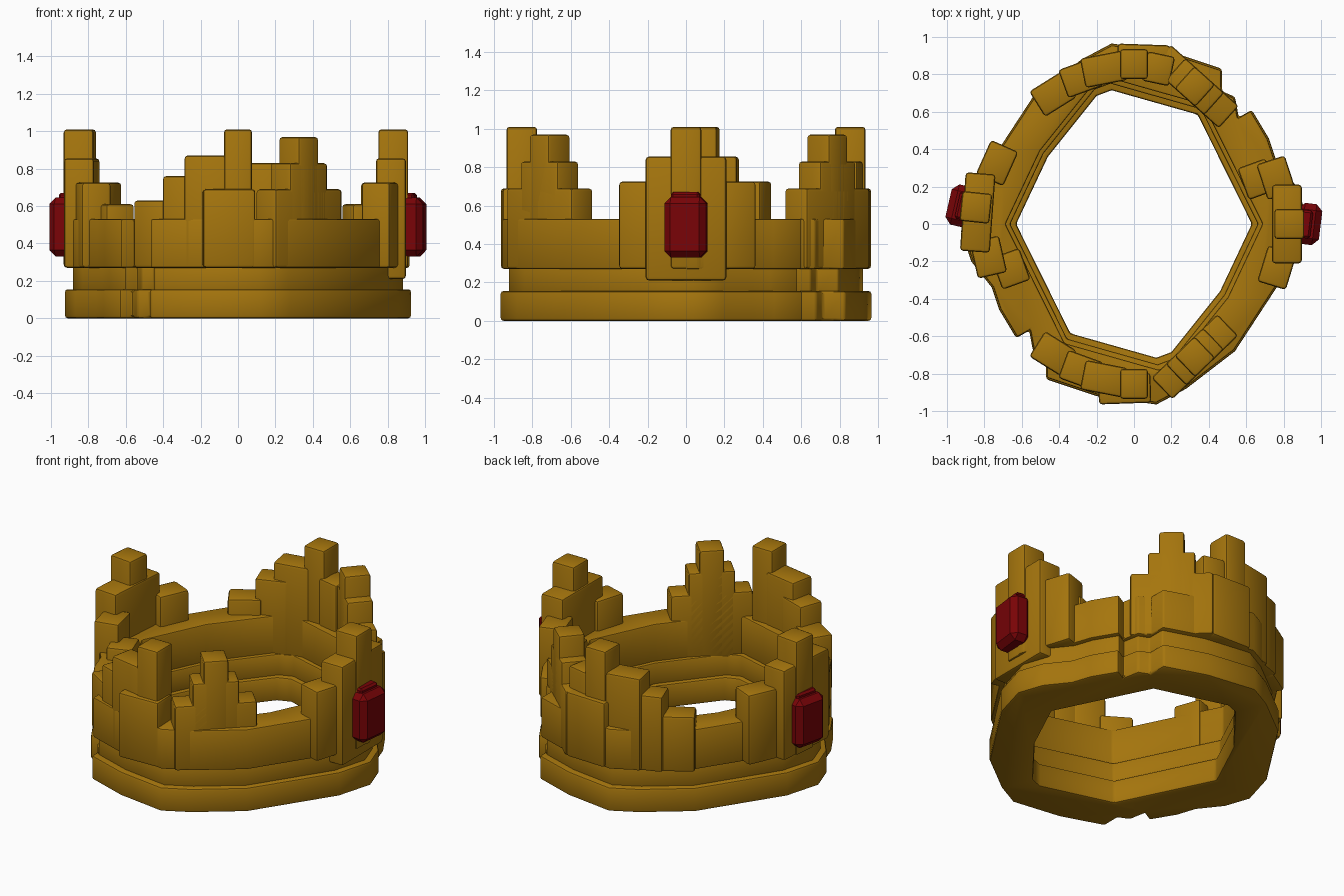
import bpy, bmesh
from math import radians, cos, sin, hypot
from mathutils import Matrix

old = bpy.data.objects.get("Cube")
if old:
    bpy.data.objects.remove(old, do_unlink=True)


def material(name, color):
    mat = bpy.data.materials.new(name)
    mat.use_nodes = True
    mat.diffuse_color = color
    mat.node_tree.nodes["Principled BSDF"].inputs["Base Color"].default_value = color
    return mat


GOLD = material("gold", (0.38, 0.18, 0.004, 1))
RED = material("ruby red", (0.19, 0.001, 0.002, 1))


def make_object(name, bm, mat):
    bmesh.ops.recalc_face_normals(bm, faces=bm.faces)
    mesh = bpy.data.meshes.new(name)
    bm.to_mesh(mesh)
    bm.free()
    mesh.materials.append(mat)
    ob = bpy.data.objects.new(name, mesh)
    bpy.context.collection.objects.link(ob)
    return ob


def soften(ob, width, segments):
    # Round the sharp edges, then shade smoothly between them
    bevel = ob.modifiers.new("soft edges", "BEVEL")
    bevel.width = width
    bevel.segments = segments
    bevel.limit_method = "ANGLE"
    bevel.angle_limit = radians(40)
    bpy.ops.object.select_all(action="DESELECT")
    ob.select_set(True)
    bpy.context.view_layer.objects.active = ob
    bpy.ops.object.convert(target="MESH")
    bpy.ops.object.shade_smooth_by_angle(angle=radians(35))


def prism(name, half_outline, scale, bottom, top):
    # The second half of the outline repeats the first after a half turn
    bm = bmesh.new()
    face = bm.faces.new([bm.verts.new((turn * scale * x, turn * scale * y, bottom))
                         for turn in (1, -1) for x, y in half_outline])
    extruded = bmesh.ops.extrude_face_region(bm, geom=[face])["geom"]
    verts = [v for v in extruded if isinstance(v, bmesh.types.BMVert)]
    bmesh.ops.translate(bm, verts=verts, vec=(0, 0, top - bottom))
    return make_object(name, bm, GOLD)


OUTER = [(.925, .04), (.87, .2), (.76, .34), (.72, .46), (.63, .61), (.56, .57),
         (.54, .68), (.47, .71), (.47, .83), (.2, .92), (-.12, .965),
         (-.28, .88), (-.54, .68), (-.71, .42), (-.86, .19)]
INNER = [(.63, 0), (.34, .585), (-.12, .715), (-.2, .685), (-.46, .36)]


def band(name, outer_scale, inner_scale, bottom, top):
    ob = prism(name, OUTER, outer_scale, bottom, top)
    cutter = prism(name + "_cutter", INNER, inner_scale, bottom - 1, top + 1)
    cutter.hide_render = True
    opening = ob.modifiers.new("opening", "BOOLEAN")
    opening.operation = "DIFFERENCE"
    opening.solver = "EXACT"
    opening.object = cutter
    soften(ob, .014, 2)
    bpy.data.objects.remove(cutter, do_unlink=True)


def block(name, x, y, facing, width, depth, bottom, top, mat=GOLD, bevel=.017, segments=2):
    bm = bmesh.new()
    bmesh.ops.create_cube(bm, size=1)
    bm.transform(Matrix.Translation((x, y, (bottom + top) / 2))
                 @ Matrix.Rotation(radians(facing), 4, "Z")
                 @ Matrix.Diagonal((depth, width, top - bottom, 1)))
    soften(make_object(name, bm, mat), bevel, segments)


def radial_step(name, angle, width, top, bottom=.27, inset=0):
    # Steps follow an ellipse and lean inward as they get lower
    c, s = cos(radians(angle)), sin(radians(angle))
    radius = 1 / hypot(c / .83, s / .855) - .08 * (1.01 - top) - inset
    block(name, radius * c, radius * s, angle, width, .16, bottom, top)


# Stacked bands
band("base_band", 1, 1, 0, .155)
band("middle_band", .955, 1.05, .14, .29)
band("upper_band", .99, 1.09, .27, .53)

# Front and back points: a spike with a stair falling to one side
for end, sign in (("front", -1), ("back", 1)):
    for label, angle, width, top in (("spike", 90, .15, 1.01), ("high_step", 101, .23, .87),
                                     ("middle_step", 110, .2, .76), ("low_step", 122, .2, .63)):
        radial_step(f"{end}_{label}", sign * angle, width, top)
    block(end + "_panel", sign * .05, sign * .88, sign * 88, .28, .16, .27, .69)
block("back_shoulder", .13, .83, 78, .15, .16, .27, .83)

# Smaller points beside them, stepped on both sides
for end, y, facing in (("front", -.71, -46), ("back", .735, 48)):
    for label, width, top in (("spike", .15, .97), ("step", .28, .83), ("foot", .49, .69)):
        block(f"{end}_left_{label}", .325, y, facing, width, .16, .27, top)

# Side points with gems
for side, centre, sign, bottom, shift in (("left", 0, -1, .21, 0), ("right", 174, 1, .27, .02)):
    radial_step(side + "_spike", centre, .16, 1.01, inset=-shift)
    radial_step(side + "_shoulder", centre + shift * 90, .42, .855, bottom, -shift)
    radial_step(side + "_front_step", centre + sign * 17 + shift * 90, .2, .725, inset=.01)
    radial_step(side + "_back_step", centre - sign * 18, .2, .725, inset=.01)
    radial_step(side + "_inner_step", 20 if sign < 0 else 200, .18, .61, inset=.1)
    c, s = cos(radians(centre)), sin(radians(centre))
    block(side + "_gem", .933 * c, .933 * s, centre - 7, .22, .13, .33, .645, RED, .034, 1)
    block(side + "_gem_cap", .91 * c, .91 * s, centre - 7, .15, .08, .6, .67, RED, .012, 1)
